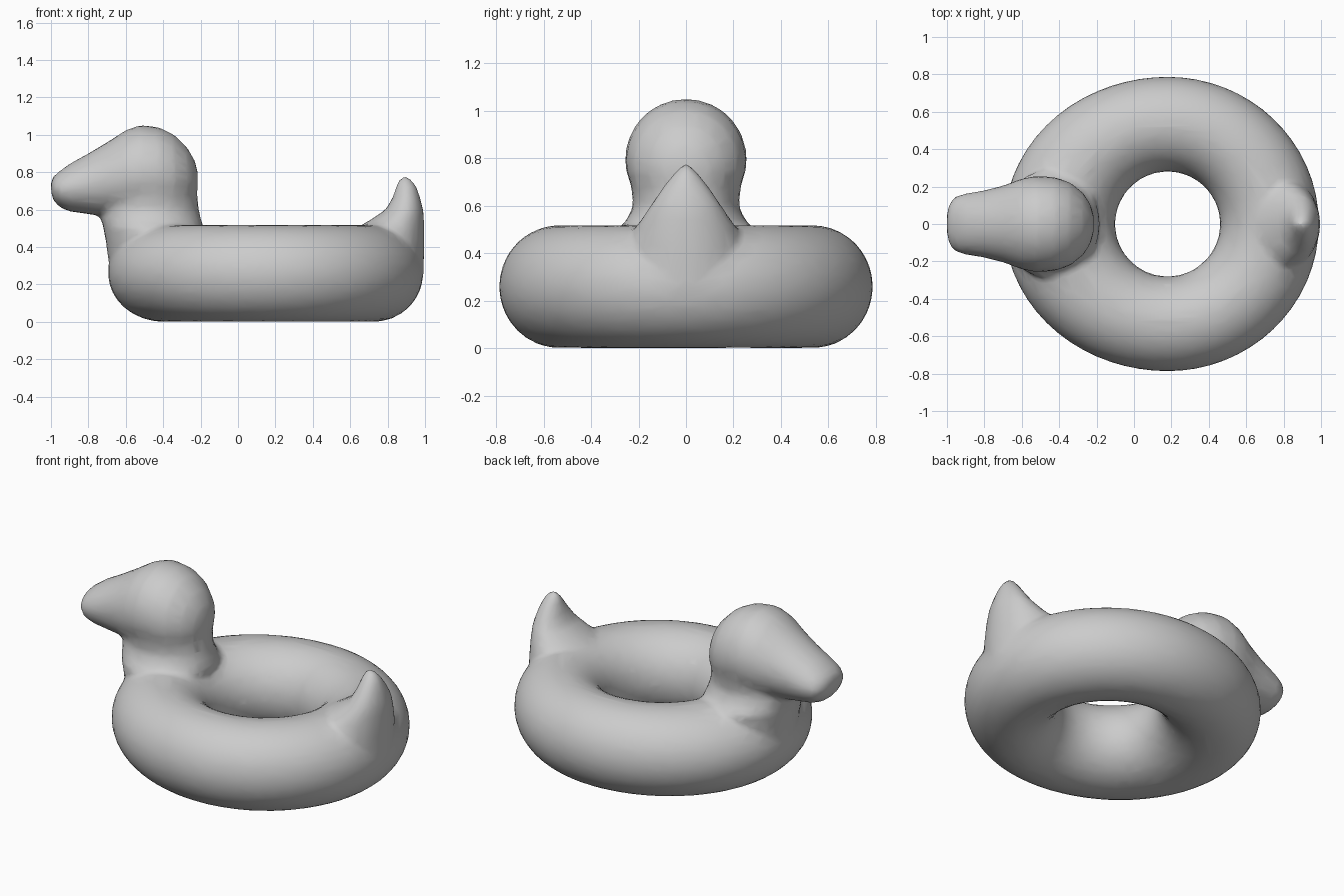
import bpy, bmesh, math

cube = bpy.data.objects.get("Cube")
if cube:
    bpy.data.objects.remove(cube, do_unlink=True)

bm = bmesh.new()
TAU = 2 * math.pi


def loft(rings, closed=False):
    """Skin a list of point rings; cap the ends unless the loft closes on itself."""
    loops = [[bm.verts.new(p) for p in ring] for ring in rings]
    n = len(loops[0])
    pairs = list(zip(loops, loops[1:]))
    if closed:
        pairs.append((loops[-1], loops[0]))
    faces = []
    for a, b in pairs:
        for i in range(n):
            j = (i + 1) % n
            faces.append(bm.faces.new((a[i], a[j], b[j], b[i])))
    if not closed:
        faces += [bm.faces.new(loops[0]), bm.faces.new(loops[-1])]
    bmesh.ops.recalc_face_normals(bm, faces=faces)


def upright(sections, n=32):
    """Loft of ellipses stacked in z: (z, x min, x max, half width)."""
    loft([[((a + b) / 2 + (b - a) / 2 * math.cos(TAU * i / n),
            w * math.sin(TAU * i / n), z) for i in range(n)]
          for z, a, b, w in sections])


def lengthwise(sections, n=32):
    """Loft of ellipses along x: (x, z min, z max, half width)."""
    loft([[(x, w * math.cos(TAU * i / n),
            (a + b) / 2 + (b - a) / 2 * math.sin(TAU * i / n)) for i in range(n)]
          for x, a, b, w in sections])


# Inflated ring: round hole, outline drawn out towards head and tail
rings = []
for k in range(64):
    t = TAU * k / 64
    c, s = math.cos(t), math.sin(t)
    long = 0.81 if c > 0 else 0.875
    outer = 1 / math.hypot(c / long, s / 0.788)
    inner = 0.28
    mid, half = (outer + inner) / 2, (outer - inner) / 2
    ring = []
    for i in range(32):
        p = TAU * i / 32
        r = mid + half * math.cos(p)
        ring.append((0.18 + r * c, r * s, 0.259 + 0.259 * math.sin(p)))
    rings.append(ring)
loft(rings, closed=True)

# Neck
upright([(0.3, -0.69, -0.25, 0.25), (0.42, -0.705, -0.2, 0.28),
         (0.5, -0.72, -0.18, 0.29), (0.54, -0.73, -0.195, 0.25),
         (0.6, -0.735, -0.21, 0.222), (0.7, -0.73, -0.22, 0.235),
         (0.8, -0.65, -0.25, 0.2)])

# Head running forward into the beak
lengthwise([(-1.0, 0.69, 0.75, 0.06), (-0.985, 0.645, 0.78, 0.115),
            (-0.95, 0.61, 0.81, 0.15), (-0.9, 0.59, 0.845, 0.163),
            (-0.8, 0.575, 0.9, 0.18), (-0.7, 0.565, 0.96, 0.205),
            (-0.6, 0.55, 1.025, 0.243), (-0.52, 0.54, 1.052, 0.257),
            (-0.42, 0.54, 1.04, 0.25), (-0.34, 0.55, 1.0, 0.222),
            (-0.27, 0.59, 0.93, 0.165), (-0.23, 0.65, 0.86, 0.1),
            (-0.215, 0.71, 0.8, 0.04)])

# Upturned tail
upright([(0.25, 0.7, 0.993, 0.2), (0.42, 0.66, 0.995, 0.23),
         (0.5, 0.63, 0.995, 0.22), (0.54, 0.7, 0.995, 0.19),
         (0.6, 0.79, 0.99, 0.15), (0.66, 0.825, 0.975, 0.11),
         (0.72, 0.845, 0.955, 0.065), (0.76, 0.86, 0.93, 0.03),
         (0.775, 0.88, 0.91, 0.012)])

mesh = bpy.data.meshes.new("duck_ring")
bm.to_mesh(mesh)
bm.free()
duck = bpy.data.objects.new("duck_ring", mesh)
bpy.context.collection.objects.link(duck)

# Plain grey vinyl
mat = bpy.data.materials.new("grey_vinyl")
mat.use_nodes = True
grey = (0.6, 0.6, 0.6, 1)
mat.diffuse_color = grey
mat.node_tree.nodes["Principled BSDF"].inputs["Base Color"].default_value = grey
mesh.materials.append(mat)

# Fuse the parts into one skin, soften the seams, thin to coarse triangles
fuse = duck.modifiers.new("fuse", 'REMESH')
fuse.mode = 'VOXEL'
fuse.voxel_size = 0.018
fuse.use_smooth_shade = True
soften = duck.modifiers.new("soften", 'SMOOTH')
soften.factor = 0.5
soften.iterations = 5
coarse = duck.modifiers.new("coarse", 'DECIMATE')
coarse.ratio = 0.12

bpy.context.view_layer.objects.active = duck
duck.select_set(True)
for name in ("fuse", "soften", "coarse"):
    bpy.ops.object.modifier_apply(modifier=name)
bpy.ops.object.shade_smooth_by_angle(angle=math.radians(40))
